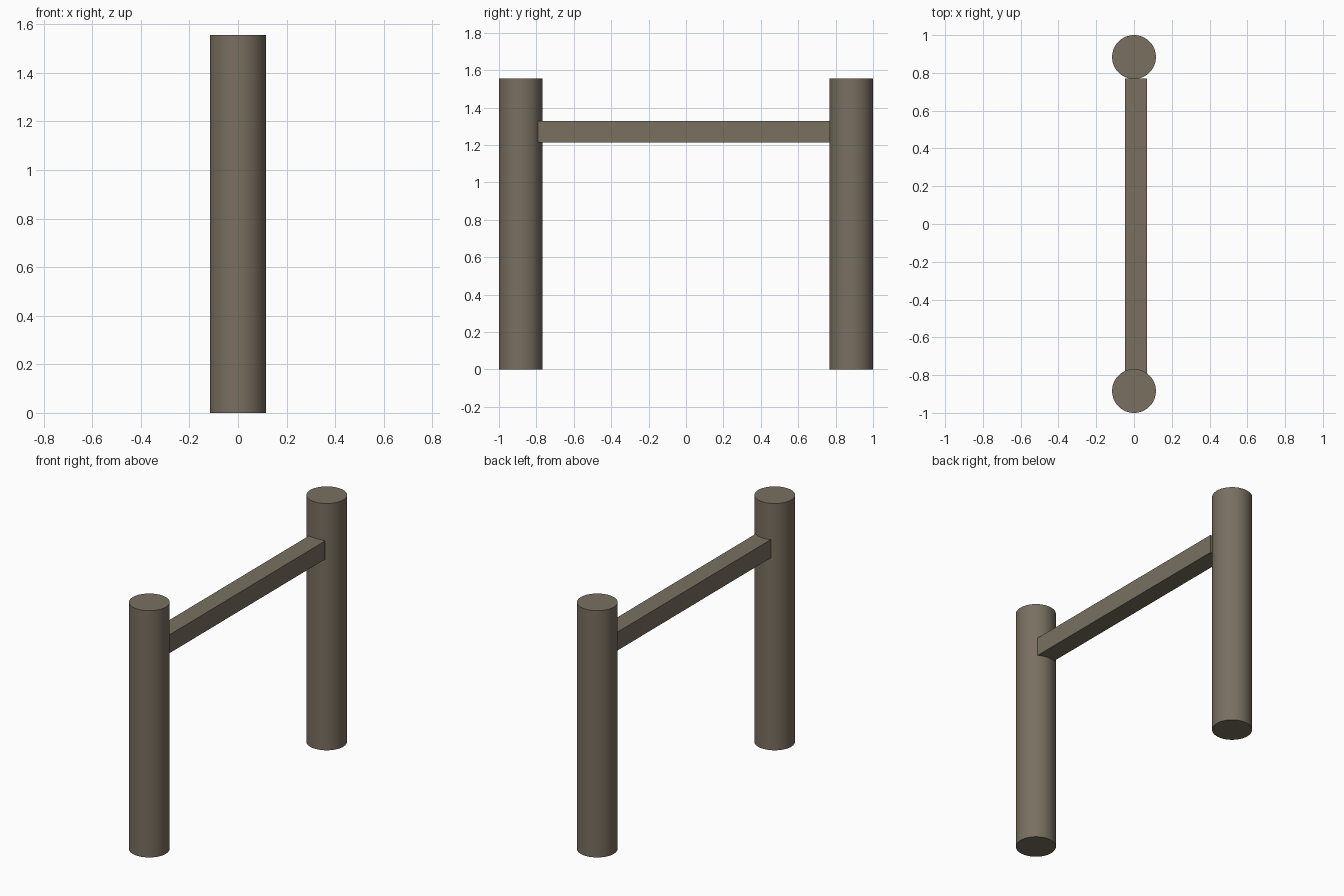
import bpy
import math

if "Cube" in bpy.data.objects:
    bpy.data.objects.remove(bpy.data.objects["Cube"])

wood = bpy.data.materials.new("weathered_wood")
wood.diffuse_color = (0.19, 0.16, 0.118, 1.0)
wood.use_nodes = True
wood.node_tree.nodes["Principled BSDF"].inputs["Base Color"].default_value = wood.diffuse_color

POST_R, POST_H, POST_Y = 0.116, 1.556, 0.884


def add_post(name, y):
    bpy.ops.mesh.primitive_cylinder_add(vertices=64, radius=POST_R, depth=POST_H,
                                        location=(0, y, POST_H / 2))
    post = bpy.context.object
    post.name = name
    post.data.materials.append(wood)
    bpy.ops.object.shade_smooth_by_angle(angle=math.radians(30))


# Two round posts
add_post("front_post", -POST_Y)
add_post("back_post", POST_Y)

# Square rail, set slightly off centre; front end sunk into its post
x0, x1, y0, y1, z0, z1 = -0.047, 0.068, -0.80, 0.77, 1.212, 1.328
bpy.ops.mesh.primitive_cube_add(size=1, location=((x0 + x1) / 2, (y0 + y1) / 2, (z0 + z1) / 2))
rail = bpy.context.object
rail.name = "cross_rail"
rail.scale = (x1 - x0, y1 - y0, z1 - z0)
bpy.ops.object.transform_apply(location=False, rotation=False, scale=True)
rail.data.materials.append(wood)
